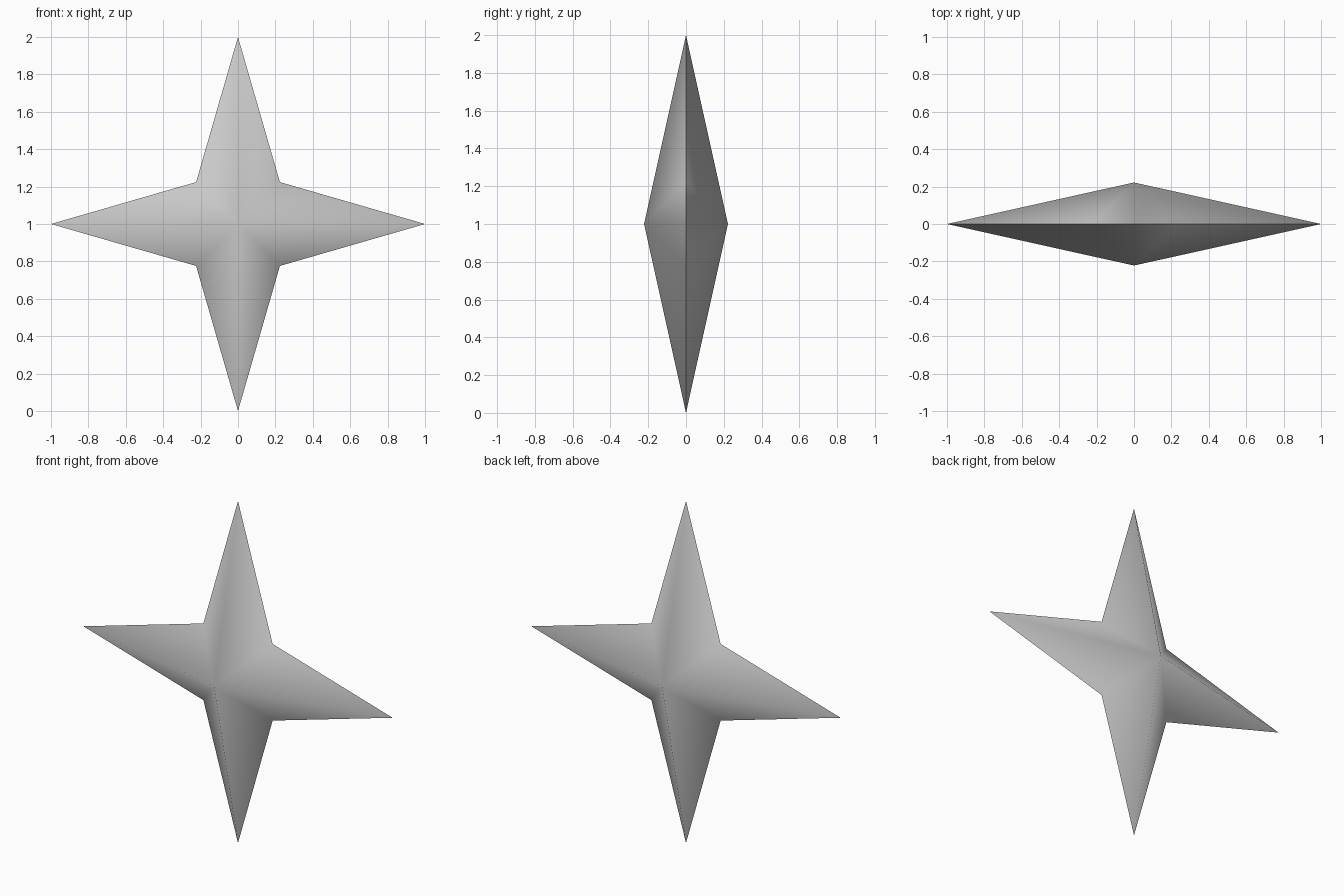
import bpy, bmesh, math

if "Cube" in bpy.data.objects:
    bpy.data.objects.remove(bpy.data.objects["Cube"])

# Grey surface
grey = bpy.data.materials.new("light_grey")
grey.diffuse_color = (0.6, 0.6, 0.6, 1.0)
grey.use_nodes = True
grey.node_tree.nodes["Principled BSDF"].inputs["Base Color"].default_value = grey.diffuse_color

TIP, NOTCH, DEPTH = 1.0, 0.224, 0.222

# Four-pointed star: outline ring with a raised apex on the front and back
bm = bmesh.new()
ring = []
for i in range(8):
    a = i * math.pi / 4
    r = TIP if i % 2 == 0 else NOTCH * math.sqrt(2)
    ring.append(bm.verts.new((r * math.cos(a), 0, 1 + r * math.sin(a))))
front = bm.verts.new((0, -DEPTH, 1))
back = bm.verts.new((0, DEPTH, 1))
for i in range(8):
    p, q = ring[i], ring[(i + 1) % 8]
    bm.faces.new((p, q, front))
    bm.faces.new((q, p, back))
bmesh.ops.recalc_face_normals(bm, faces=bm.faces)

mesh = bpy.data.meshes.new("star")
bm.to_mesh(mesh)
bm.free()
mesh.materials.append(grey)
star = bpy.data.objects.new("star", mesh)
bpy.context.collection.objects.link(star)

# Soft ridges and valleys, sharp outer rim
bpy.context.view_layer.objects.active = star
star.select_set(True)
bpy.ops.object.shade_smooth_by_angle(angle=math.radians(88))
